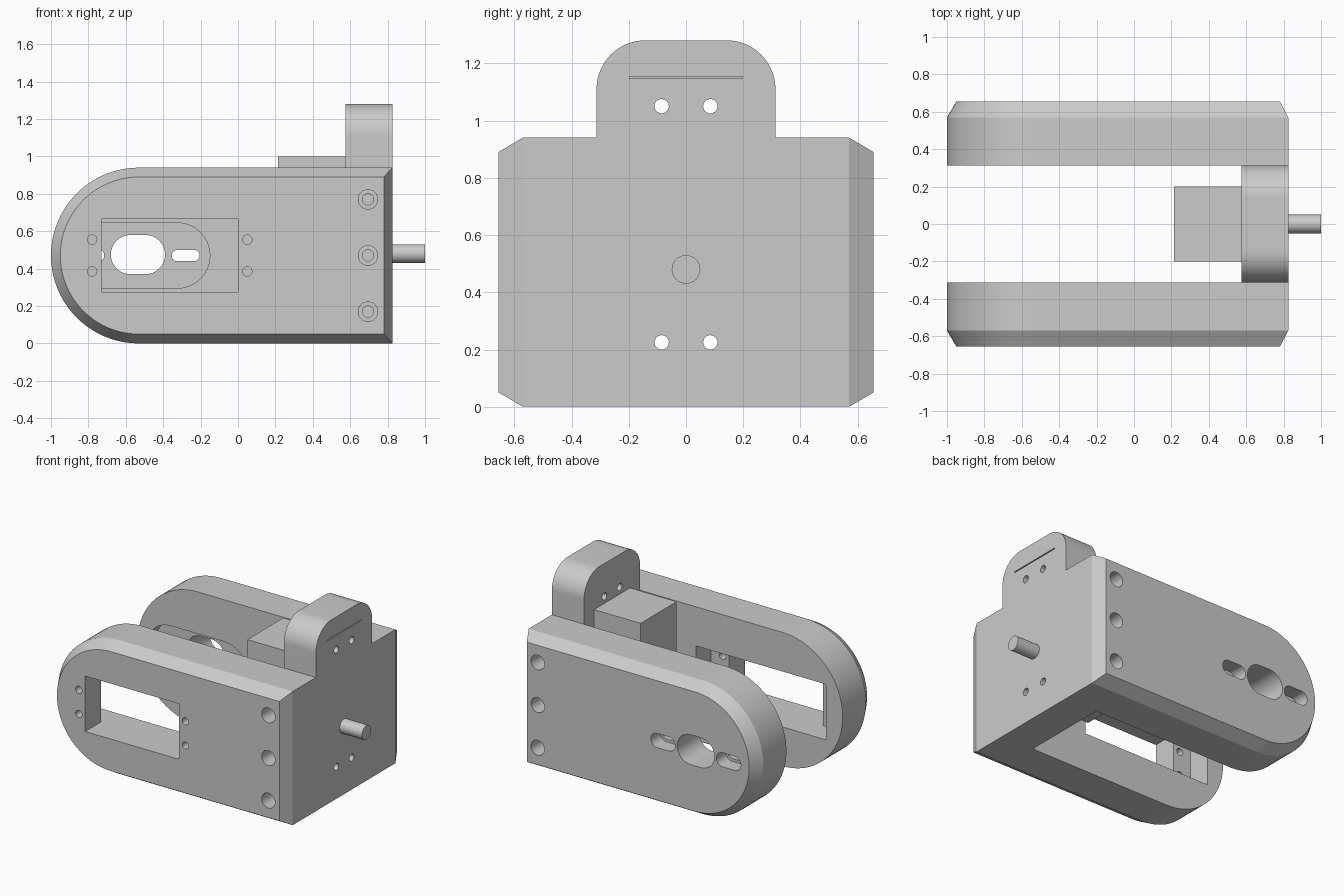
import bpy
import bmesh
from math import sin, cos, pi, radians

if "Cube" in bpy.data.objects:
    bpy.data.objects.remove(bpy.data.objects["Cube"], do_unlink=True)

grey = bpy.data.materials.new("plain grey")
grey.use_nodes = True
grey.diffuse_color = (0.6, 0.6, 0.6, 1)
grey.node_tree.nodes["Principled BSDF"].inputs["Base Color"].default_value = (0.6, 0.6, 0.6, 1)


def arc(cx, cz, r, start, end, n=24):
    return [(cx + r * cos(radians(start + (end - start) * i / n)),
             cz + r * sin(radians(start + (end - start) * i / n))) for i in range(n + 1)]


def stadium(x0, x1, z, r):
    return arc(x1, z, r, -90, 90, 16) + arc(x0, z, r, 90, 270, 16)


def rect(a0, a1, b0, b1):
    return [(a0, b0), (a1, b0), (a1, b1), (a0, b1)]


def loft(name, rings, axis="Y"):
    """Join (position, outline) rings stacked along an axis into a closed solid."""
    bm = bmesh.new()
    loops = []
    for pos, pts in rings:
        loops.append([bm.verts.new((a, pos, b) if axis == "Y" else (pos, a, b)) for a, b in pts])
    n = len(loops[0])
    for lo, hi in zip(loops, loops[1:]):
        for i in range(n):
            j = (i + 1) % n
            bm.faces.new((lo[i], lo[j], hi[j], hi[i]))
    bm.faces.new(loops[0])
    bm.faces.new(loops[-1])
    bmesh.ops.remove_doubles(bm, verts=bm.verts[:], dist=1e-5)
    bmesh.ops.recalc_face_normals(bm, faces=bm.faces[:])
    mesh = bpy.data.meshes.new(name)
    bm.to_mesh(mesh)
    bm.free()
    mesh.materials.append(grey)
    obj = bpy.data.objects.new(name, mesh)
    bpy.context.collection.objects.link(obj)
    return obj


def prism(name, pts, start, end, axis="Y"):
    return loft(name, [(start, pts), (end, pts)], axis)


def combine(target, tool, operation="DIFFERENCE"):
    """Apply one boolean and discard the tool."""
    mod = target.modifiers.new("boolean", "BOOLEAN")
    mod.object, mod.operation, mod.solver = tool, operation, "EXACT"
    bpy.context.view_layer.objects.active = target
    bpy.ops.object.modifier_apply(modifier=mod.name)
    bpy.data.objects.remove(tool, do_unlink=True)


INNER, EDGE, OUTER = 0.3125, 0.57, 0.655   # arm depths
MID = 0.47                                 # arm centre height
END = 0.825                                # outer face of the end block


def arm(name, side):
    """Round-ended plate with a chamfered outer face and counterbored screw holes."""
    def outline(inset):
        r = MID - inset
        return arc(-0.53, MID, r, 90, 270, 40) + [(END - inset * 0.9, MID - r), (END - inset * 0.9, MID + r)]
    obj = loft(name, [(side * INNER, outline(0)), (side * EDGE, outline(0)), (side * OUTER, outline(0.05))])
    for z in (0.17, 0.47, 0.77):
        combine(obj, prism("cutter", stadium(0.695, 0.695, z, 0.052), side * 0.45, side * 0.7))
        combine(obj, prism("cutter", stadium(0.695, 0.695, z, 0.03), side * 0.25, side * 0.5))
    return obj


# Front arm: window, recess for mounting ears, four screw holes
front_arm = arm("front_arm", -1)
combine(front_arm, prism("cutter", rect(-0.73, 0.0, 0.275, 0.665), -0.7, -0.25))
combine(front_arm, prism("cutter", rect(-0.87, 0.14, 0.275, 0.665), -0.478, -0.25))
for x in (-0.78, 0.05):
    for z in (0.385, 0.555):
        combine(front_arm, prism("cutter", stadium(x, x, z, 0.025), -0.7, -0.4))

# Back arm: inner pocket, central slot, stepped side slots
back_arm = arm("back_arm", 1)
combine(back_arm, prism("cutter", stadium(-0.745, -0.325, MID, 0.175), 0.25, 0.41))
combine(back_arm, prism("cutter", stadium(-0.575, -0.495, 0.475, 0.105), 0.35, 0.7))
for s in (-1, 1):
    ends = sorted((-0.535 + s * 0.21, -0.535 + s * 0.3))
    combine(back_arm, prism("cutter", stadium(*ends, MID, 0.03), 0.35, 0.7))
    combine(back_arm, prism("cutter", stadium(*ends, MID, 0.05), 0.55, 0.7))

# End block with a rounded top, through holes and a narrow slit
top = 1.28
profile = ([(-INNER, 0), (INNER, 0)] + arc(INNER - 0.17, top - 0.17, 0.17, 0, 90)
           + arc(-INNER + 0.17, top - 0.17, 0.17, 90, 180))
end_block = prism("end_block", profile, 0.575, END, "X")
for y in (-0.085, 0.085):
    for z in (0.225, 1.05):
        combine(end_block, prism("cutter", stadium(y, y, z, 0.025), 0.5, 0.9, "X"))
combine(end_block, prism("cutter", rect(-0.197, 0.197, 1.146, 1.153), 0.66, 0.9, "X"))

# Join the arms and block into one bracket
bracket = end_block
bracket.name = "bracket"
combine(bracket, front_arm, "UNION")
combine(bracket, back_arm, "UNION")

# Motor body and output shaft
motor_body = prism("motor_body", rect(-0.2, 0.2, 0.275, 1.0), 0.213, 0.58, "X")
output_shaft = prism("output_shaft", stadium(0, 0, 0.48, 0.05), 0.8, 1.0, "X")

for obj in (bracket, motor_body, output_shaft):
    bpy.ops.object.select_all(action="DESELECT")
    obj.select_set(True)
    bpy.context.view_layer.objects.active = obj
    bpy.ops.object.shade_smooth_by_angle(angle=radians(25))
